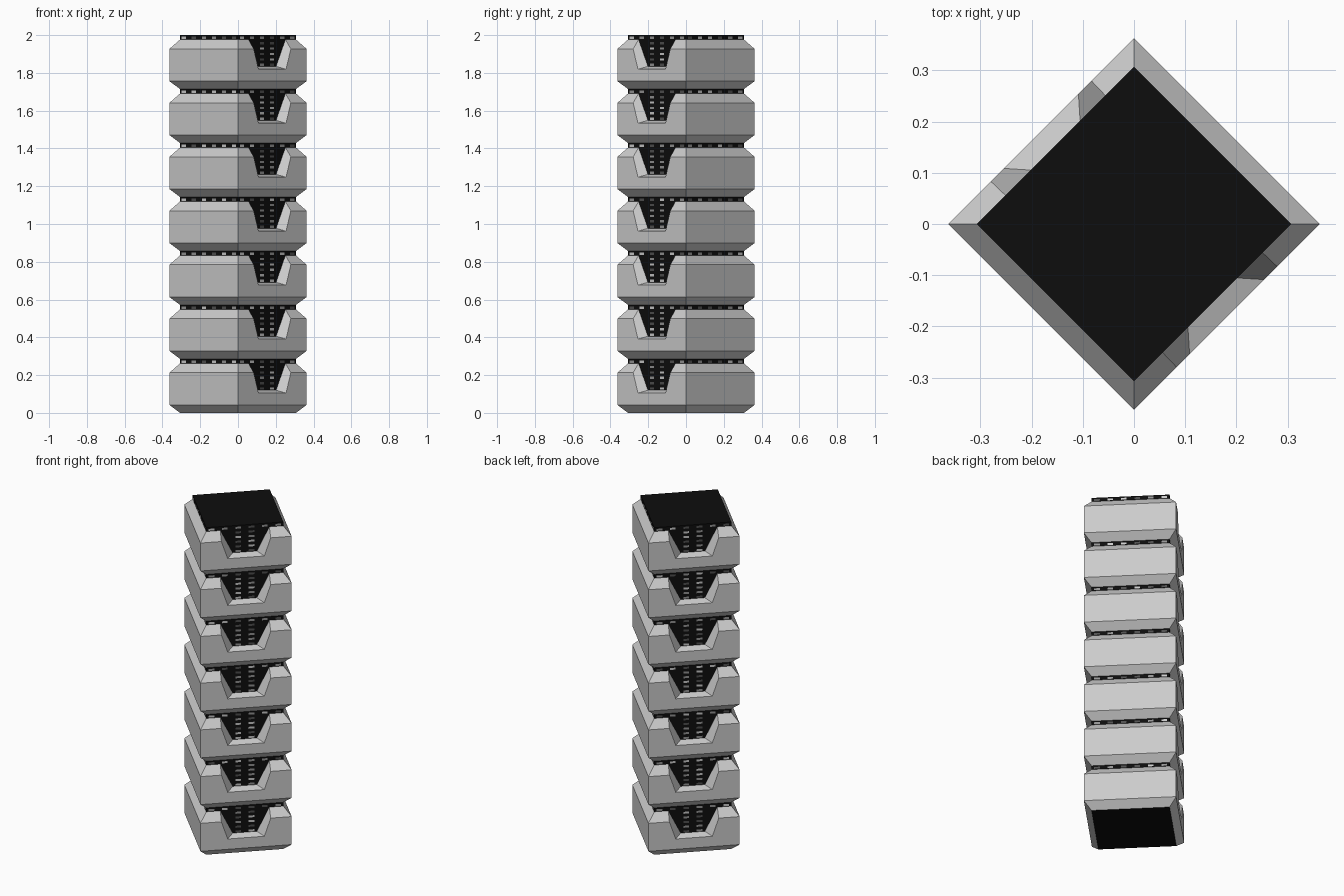
import bpy, bmesh, math, random
from mathutils import Vector

if "Cube" in bpy.data.objects:
    bpy.data.objects.remove(bpy.data.objects["Cube"])

random.seed(4)
LEVELS, PITCH = 7, 2 / 7
OUT, INN = 0.2567, 0.217              # half sides of cladding and core
Z_LOW, Z_HIGH, Z_TOP = 0.042, 0.213, 0.262


def material(name, v):
    m = bpy.data.materials.new(name)
    m.diffuse_color = (v, v, v, 1)
    m.use_nodes = True
    m.node_tree.nodes["Principled BSDF"].inputs["Base Color"].default_value = m.diffuse_color
    return m


def place(side, u, d, z):
    """Point on a tower side: u along the face, d outward, z up."""
    a = math.radians(45 + 90 * side)
    return Vector((d * math.cos(a) - u * math.sin(a),
                   d * math.sin(a) + u * math.cos(a), z))


def face(bm, side, pts, z0=0.0, mat=0):
    f = bm.faces.new([bm.verts.new(place(side, u, d, z + z0)) for u, d, z in pts])
    f.material_index = mat


def finish(bm, name, mats=()):
    bmesh.ops.remove_doubles(bm, verts=bm.verts, dist=1e-5)
    me = bpy.data.meshes.new(name)
    bm.to_mesh(me)
    bm.free()
    for m in mats:
        me.materials.append(m)
    ob = bpy.data.objects.new(name, me)
    bpy.context.collection.objects.link(ob)
    return ob


# Dark inner core
bm = bmesh.new()
for s in range(4):
    face(bm, s, [(-INN, INN, 0), (INN, INN, 0), (INN, INN, 2), (-INN, INN, 2)])
for z in (0, 2):
    ring = [place(s, INN, INN, z) for s in range(4)]
    bm.faces.new([bm.verts.new(p) for p in (ring if z else ring[::-1])])
finish(bm, "dark_core", [material("black", 0.004)])

# Chamfered cladding blocks, with a tapered notch on two opposite sides
TO, TI, BO, BI = 0.139, 0.138, 0.103, 0.068    # notch half widths
ZO, ZI = 0.105, 0.12                           # notch sill heights
for level in range(LEVELS):
    bm = bmesh.new()
    z0 = level * PITCH
    for s in range(4):
        face(bm, s, [(-INN, INN, 0), (INN, INN, 0), (OUT, OUT, Z_LOW), (-OUT, OUT, Z_LOW)], z0)
        wall = [(-OUT, OUT, Z_LOW), (OUT, OUT, Z_LOW), (OUT, OUT, Z_HIGH)]
        if s % 2 == 0:
            face(bm, s, wall + [(-OUT, OUT, Z_HIGH)], z0)
            face(bm, s, [(-OUT, OUT, Z_HIGH), (OUT, OUT, Z_HIGH),
                         (INN, INN, Z_TOP), (-INN, INN, Z_TOP)], z0)
            continue
        face(bm, s, wall + [(TO, OUT, Z_HIGH), (BO, OUT, ZO), (-BO, OUT, ZO),
                            (-TO, OUT, Z_HIGH), (-OUT, OUT, Z_HIGH)], z0)
        face(bm, s, [(-BO, OUT, ZO), (BO, OUT, ZO), (BI, INN, ZI), (-BI, INN, ZI)], z0)
        for k in (1, -1):
            slope = [(k * TO, OUT, Z_HIGH), (k * OUT, OUT, Z_HIGH),
                     (k * INN, INN, Z_TOP), (k * TI, INN, Z_TOP)]
            cheek = [(k * BO, OUT, ZO), (k * TO, OUT, Z_HIGH),
                     (k * TI, INN, Z_TOP), (k * BI, INN, ZI)]
            for q in (slope, cheek):
                face(bm, s, q[::k], z0)
    finish(bm, f"cladding_block_{level + 1}")

# Small lit windows in the exposed bands and notches
bm = bmesh.new()
W, H, D = 0.016, 0.006, INN + 0.0008
for level in range(LEVELS):
    for row in range(4, 10):
        z = level * PITCH + (row + 0.5) * PITCH / 10
        for s in range(4):
            for col in (-0.1875, -0.1125, -0.0375, 0.0375, 0.1125, 0.1875):
                in_notch = s % 2 == 1 and abs(col) < 0.05
                if row < 9 and not in_notch:
                    continue
                face(bm, s, [(col - W, D, -H), (col + W, D, -H), (col + W, D, H),
                             (col - W, D, H)], z, random.randrange(3))
finish(bm, "windows", [material("window_dark", 0.08), material("window_mid", 0.3),
                       material("window_light", 0.7)])
